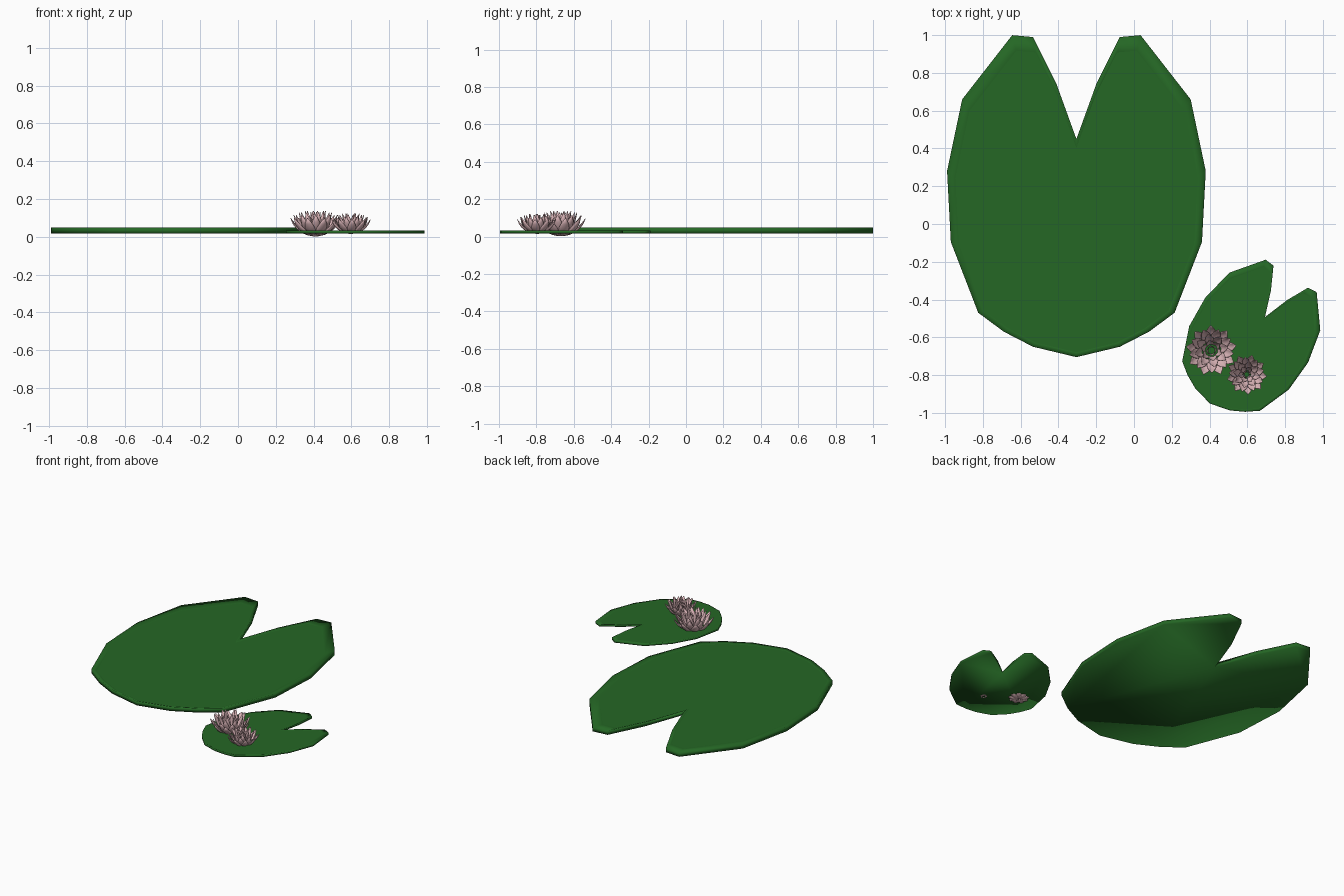
import bpy, bmesh, math
from mathutils import Vector, Matrix

if "Cube" in bpy.data.objects:
    bpy.data.objects.remove(bpy.data.objects["Cube"])


def material(name, rgb):
    m = bpy.data.materials.new(name)
    m.diffuse_color = (*rgb, 1)
    m.use_nodes = True
    m.node_tree.nodes["Principled BSDF"].inputs["Base Color"].default_value = m.diffuse_color
    return m


GREEN = material("leaf green", (0.018, 0.135, 0.018))
PINK = material("dusty pink", (0.72, 0.47, 0.49))


def finish(bm, name, mat):
    me = bpy.data.meshes.new(name)
    bm.to_mesh(me)
    bm.free()
    me.materials.append(mat)
    ob = bpy.data.objects.new(name, me)
    bpy.context.collection.objects.link(ob)
    return ob


# Half outline of a notched pad, from the notch round to the far end
HALF = [(0, .45), (.105, .74), (.23, .99), (.34, 1.0), (.605, .66), (.685, .28),
        (.665, -.095), (.52, -.47), (.385, -.57), (.23, -.65), (0, -.705)]
OUTLINE = HALF + [(-x, y) for x, y in HALF[-2:0:-1]]


def lily_pad(name, matrix):
    """Thick pad with a raised rim sloping down to a flat floor."""
    bm = bmesh.new()

    def ring(s, z):
        return [bm.verts.new((x * s, (y + .3) * s - .3, z)) for x, y in OUTLINE]

    bottom, top, floor = ring(1, 0), ring(1, .03), ring(.937, .022)
    n = len(OUTLINE)
    for a, b in ((bottom, top), (top, floor)):
        for i in range(n):
            j = (i + 1) % n
            bm.faces.new((a[i], a[j], b[j], b[i]))
    bm.faces.new(bottom[::-1])
    floor_face = bm.faces.new(floor)
    bmesh.ops.recalc_face_normals(bm, faces=bm.faces[:])
    for f in bm.faces:
        f.smooth = True
    for e in floor_face.edges:
        e.smooth = False
    bm.transform(matrix)
    return finish(bm, name, GREEN)


lily_pad("large_lily_pad", Matrix.Translation((-.305, 0, .018)))
# Small pad: a turned, reduced copy placed by the middle of its tips
turn = Matrix.Rotation(math.radians(-32.5), 4, 'Z')
lily_pad("small_lily_pad", Matrix.Translation((.8325, -.275, .018)) @ turn
         @ Matrix.Scale(.47, 4) @ Matrix.Translation((0, -1, 0)))

# Petal half-widths along the length, from base to point
WIDTHS = [.25, .62, .92, 1.0, .72, .06]


def petal(bm, angle, reach, height, width):
    """Cupped pointed petal curving up and outward from the flower base."""
    out = Vector((math.cos(angle), math.sin(angle), 0))
    side = Vector((-out.y, out.x, 0))
    up = Vector((0, 0, 1))
    p0, p1, p2 = Vector((.012, .004)), Vector((reach * .8, .014)), Vector((reach, height))
    rows = []
    for i, w in enumerate(WIDTHS):
        t = i / (len(WIDTHS) - 1)
        p = p0 * (1 - t) ** 2 + p1 * 2 * t * (1 - t) + p2 * t * t
        d = ((p1 - p0) * (1 - t) + (p2 - p1) * t).normalized()
        row = []
        for v in (-1, -.5, 0, .5, 1):
            lift = .4 * width * w * v * v
            r, z = p.x - d.y * lift, p.y + d.x * lift
            row.append(bm.verts.new(out * r + up * z + side * (v * w * width)))
        rows.append(row)
    for a, b in zip(rows, rows[1:]):
        for k in range(4):
            bm.faces.new((a[k], a[k + 1], b[k + 1], b[k])).smooth = True


# Petal rings: count, reach, tip height, half-width
RINGS = [(9, .132, .098, .027), (9, .116, .114, .026), (8, .088, .128, .024),
         (6, .056, .137, .020), (4, .026, .130, .014)]


def flower(name, location, scale, spin):
    bm = bmesh.new()
    for k, (count, reach, height, width) in enumerate(RINGS):
        for i in range(count):
            petal(bm, spin + (i + k * .5) * math.tau / count, reach, height, width)
    bm.transform(Matrix.Translation(location) @ Matrix.Scale(scale, 4))
    ob = finish(bm, name, PINK)
    mod = ob.modifiers.new("petal thickness", 'SOLIDIFY')
    mod.thickness = .002
    mod.offset = 1
    return ob


flower("large_flower", (.41, -.67, 0), 1.0, .2)
flower("small_flower", (.597, -.797, .014), .79, .6)
